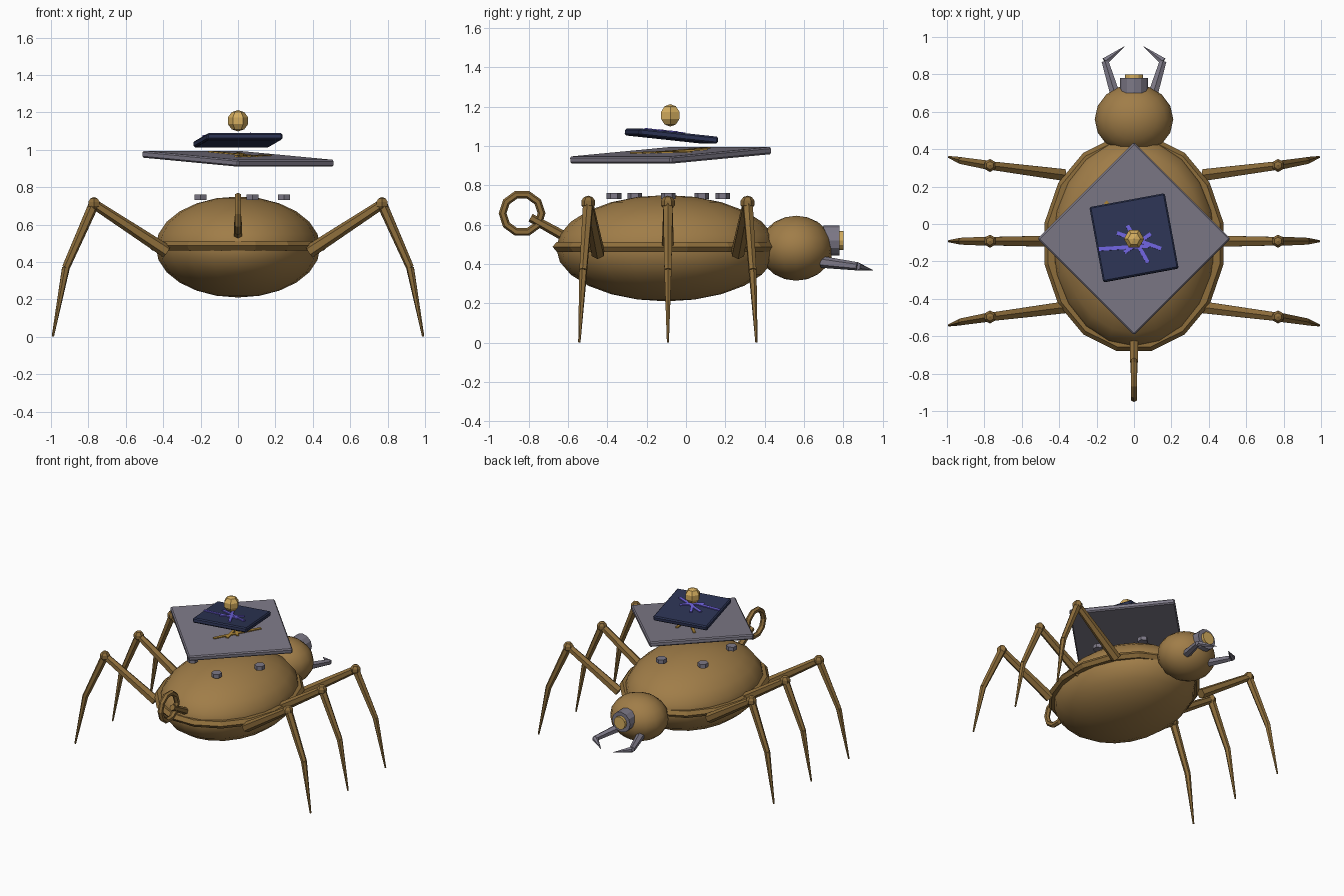
import bpy, math
from mathutils import Vector, Matrix

if "Cube" in bpy.data.objects:
    bpy.data.objects.remove(bpy.data.objects["Cube"])


def material(name, rgb):
    m = bpy.data.materials.new(name)
    m.diffuse_color = (*rgb, 1)
    m.use_nodes = True
    m.node_tree.nodes["Principled BSDF"].inputs["Base Color"].default_value = m.diffuse_color
    return m


BRASS = material("brass", (0.352, 0.205, 0.065))
DARK_BRASS = material("dark brass", (0.27, 0.155, 0.044))
STEEL = material("steel", (0.205, 0.191, 0.242))
NAVY = material("navy", (0.025, 0.034, 0.089))
PURPLE = material("purple", (0.156, 0.122, 0.716))
GOLD = material("pale gold", (0.66, 0.42, 0.114))
ETCH = material("etched gold", (0.42, 0.24, 0.04))


def finish(name, mat, matrix=None, smooth=None):
    ob = bpy.context.object
    ob.name = name
    if matrix is not None:
        ob.data.transform(matrix)
    ob.data.materials.append(mat)
    if smooth:
        bpy.ops.object.shade_smooth_by_angle(angle=math.radians(smooth))
    return ob


def ball(name, mat, loc, radii, seg=16, rings=10, turn=0.0, smooth=None):
    bpy.ops.mesh.primitive_uv_sphere_add(segments=seg, ring_count=rings, radius=1)
    mtx = (Matrix.Translation(loc) @ Matrix.Diagonal((*radii, 1))
           @ Matrix.Rotation(turn, 4, 'Z'))
    return finish(name, mat, mtx, smooth)


def rod(name, mat, a, b, r1, r2, sides=6):
    """Tapered bar between two points."""
    a, b = Vector(a), Vector(b)
    bpy.ops.mesh.primitive_cone_add(vertices=sides, radius1=r1, radius2=r2,
                                    depth=(b - a).length)
    rot = (b - a).to_track_quat('Z', 'Y').to_matrix().to_4x4()
    return finish(name, mat, Matrix.Translation((a + b) / 2) @ rot)


def slab(name, mat, frame, size, bevel=0.0):
    bpy.ops.mesh.primitive_cube_add(size=1)
    ob = finish(name, mat, Matrix.Diagonal((*size, 1)))
    ob.matrix_world = frame
    if bevel:
        mod = ob.modifiers.new("edge", 'BEVEL')
        mod.width = bevel
        mod.segments = 1
    return ob


def tilted(loc, yaw, pitch):
    return (Matrix.Translation(loc) @ Matrix.Rotation(yaw, 4, 'Z')
            @ Matrix.Rotation(pitch, 4, 'X'))


def etch(name, mat, frame, top, lines, width):
    """Thin bars lying on a tilted plate, given by plan end points."""
    inv = frame.inverted()
    for i, (x1, y1, x2, y2) in enumerate(lines):
        z = frame.translation.z
        a, b = inv @ Vector((x1, y1, z)), inv @ Vector((x2, y2, z))
        d, c = b - a, (a + b) / 2
        local = (Matrix.Translation((c.x, c.y, top + 0.003))
                 @ Matrix.Rotation(math.atan2(d.y, d.x), 4, 'Z'))
        slab(f"{name}_{i + 1}", mat, frame @ local,
             (math.hypot(d.x, d.y), width, 0.008 + 0.0005 * i))


CY = -0.10  # middle of the shell along y

# Shell, rim and head
ball("shell", BRASS, (0, CY, 0.48), (0.44, 0.56, 0.27), 20, 12, smooth=40)
bpy.ops.mesh.primitive_torus_add(major_segments=16, minor_segments=6,
                                 major_radius=0.45, minor_radius=0.037)
finish("shell_rim", DARK_BRASS, Matrix.Translation((0, CY - 0.005, 0.487))
       @ Matrix.Diagonal((1, 1.2, 0.8, 1)) @ Matrix.Rotation(math.pi / 16, 4, 'Z'))
ball("head", BRASS, (0, 0.56, 0.48), (0.21, 0.187, 0.165), 16, 10, smooth=40)

# Single round eye
rod("eye_socket", STEEL, (0, 0.70, 0.52), (0, 0.78, 0.52), 0.076, 0.076, 12)
rod("eye_lens", GOLD, (0, 0.77, 0.52), (0, 0.80, 0.52), 0.048, 0.048, 12)

# Winding ring at the tail
rod("tail_stem", DARK_BRASS, (0, -0.60, 0.53), (0, -0.79, 0.635), 0.026, 0.022)
bpy.ops.mesh.primitive_torus_add(major_segments=10, minor_segments=6,
                                 major_radius=0.099, minor_radius=0.02)
finish("tail_ring", DARK_BRASS, Matrix.Translation((0, -0.833, 0.657))
       @ Matrix.Rotation(math.pi / 2, 4, 'Y') @ Matrix.Rotation(math.pi / 10, 4, 'Z'))

for side, s in (("right", 1), ("left", -1)):
    # Hooked jaws
    elbow = (s * 0.155, 0.87, 0.388)
    rod(f"jaw_base_{side}", STEEL, (s * 0.10, 0.69, 0.41), elbow, 0.03, 0.021)
    rod(f"jaw_tip_{side}", STEEL, elbow, (s * 0.05, 0.95, 0.368), 0.022, 0.001)

    # Three jointed legs on each side
    for pos, k in (("front", 1), ("middle", 0), ("back", -1)):
        y0 = -0.092
        hip = (s * 0.38, y0 + k * 0.355, 0.455)
        knee = (s * 0.77, y0 + k * 0.405, 0.71)
        shin = (s * 0.92, y0 + k * 0.43, 0.37)
        foot = (s * 0.99, y0 + k * 0.45, 0.002)
        tag = f"{pos}_{side}"
        rod(f"thigh_{tag}", DARK_BRASS, hip, knee, 0.036, 0.026)
        ball(f"knee_{tag}", DARK_BRASS, knee, (0.037,) * 3, 6, 5)
        rod(f"shin_{tag}", DARK_BRASS, knee, shin, 0.028, 0.021)
        rod(f"foot_{tag}", DARK_BRASS, shin, foot, 0.021, 0.006)

# Ring of bolts on the back
for i in range(5):
    t = i * math.tau / 5
    x, y = 0.247 * math.cos(t), -0.09 + 0.29 * math.sin(t)
    rod(f"bolt_{i + 1}", STEEL, (x, y, 0.73), (x, y, 0.76), 0.037, 0.037)

# Floating diamond plate with etched lines
big = tilted((0, -0.078, 0.952), math.radians(45), 0.067)
slab("large_plate", STEEL, big, (0.73, 0.73, 0.037), 0.008)
etch("gold_line", ETCH, big, 0.0185,
     [(-0.01, -0.28, 0.17, 0.03), (-0.155, 0.12, 0.10, -0.15),
      (0.0, 0.11, 0.06, -0.22)], 0.02)

# Smaller floating plate with glowing lines
small = tilted((0, -0.074, 1.05), math.radians(10.5), -0.105)
slab("small_plate", NAVY, small, (0.41, 0.41, 0.036), 0.008)
etch("purple_line", PURPLE, small, 0.018,
     [(-0.19, -0.137, 0.08, -0.12), (-0.09, -0.05, 0.145, -0.135),
      (-0.035, -0.01, 0.075, -0.21), (-0.05, -0.155, 0.09, -0.055)], 0.02)

# Faceted orb on top
ball("orb", GOLD, (0, -0.08, 1.155), (0.057,) * 3, 6, 5, turn=math.pi / 2)
